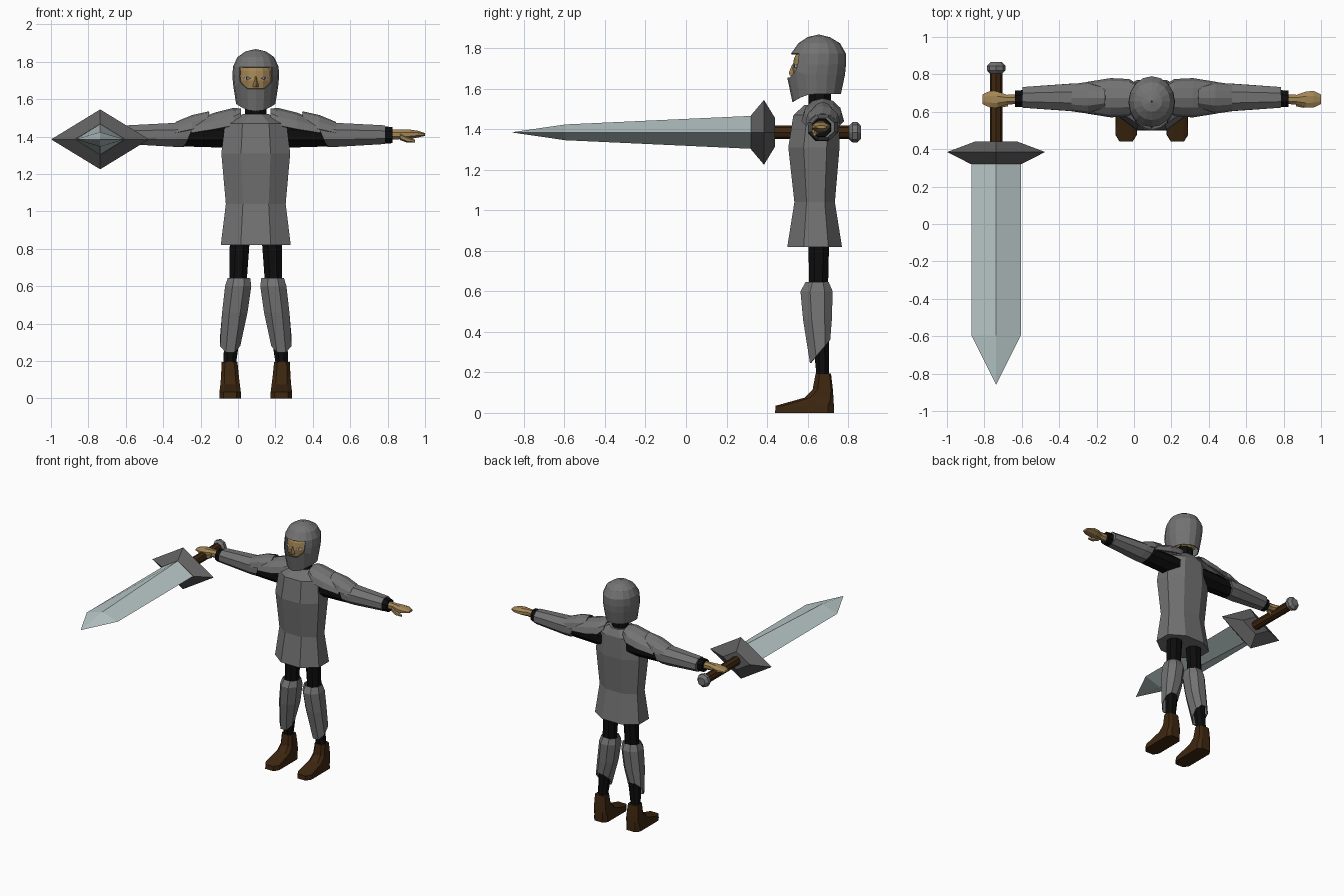
import bpy, bmesh, math
from mathutils import Matrix

if "Cube" in bpy.data.objects:
    bpy.data.objects.remove(bpy.data.objects["Cube"])

CX = 0.095  # centre line of the body


def material(name, rgb):
    m = bpy.data.materials.new(name)
    m.diffuse_color = (*rgb, 1)
    m.use_nodes = True
    m.node_tree.nodes["Principled BSDF"].inputs["Base Color"].default_value = m.diffuse_color
    return m


STEEL = material("grey steel", (0.17, 0.17, 0.17))
GUARD = material("dark steel", (0.12, 0.12, 0.12))
BLADE = material("pale blade", (0.50, 0.59, 0.59))
BLACK = material("black cloth", (0.004, 0.004, 0.004))
LEATHER = material("brown leather", (0.047, 0.020, 0.005))
SKIN = material("tan skin", (0.36, 0.235, 0.09))
WHITE = material("eye white", (0.75, 0.75, 0.75))


def loft(name, rings, mat, closed=True, caps=True, thick=0, skip=None):
    """Join rings of equal point count into a flat shaded surface."""
    bm = bmesh.new()
    rows = [[bm.verts.new(p) for p in r] for r in rings]
    n = len(rows[0])
    for i in range(len(rows) - 1):
        for j in range(n if closed else n - 1):
            if skip and skip(i, j):
                continue
            k = (j + 1) % n
            bm.faces.new((rows[i][j], rows[i][k], rows[i + 1][k], rows[i + 1][j]))
    if closed and caps:
        bm.faces.new(rows[0])
        bm.faces.new(rows[-1])
    bmesh.ops.remove_doubles(bm, verts=bm.verts, dist=0.0005)
    bmesh.ops.recalc_face_normals(bm, faces=bm.faces)
    me = bpy.data.meshes.new(name)
    bm.to_mesh(me)
    bm.free()
    me.materials.append(mat)
    ob = bpy.data.objects.new(name, me)
    bpy.context.collection.objects.link(ob)
    if thick:
        mod = ob.modifiers.new("thickness", "SOLIDIFY")
        mod.thickness = thick
    return ob


def circle(n, a0=0.0):
    return [(math.cos(a0 + math.tau * i / n), math.sin(a0 + math.tau * i / n)) for i in range(n)]


def ring_x(x, y, z, ry, rz, n=8, shear=0):
    return [(x + shear * s, y + ry * c, z + rz * s) for c, s in circle(n, math.pi / n)]


def ring_y(x, y, z, rx, rz, n=8):
    return [(x + rx * c, y, z + rz * s) for c, s in circle(n)]


def ring_z(x, y, z, rx, ry, n=8):
    return [(x + rx * c, y + ry * s, z) for c, s in circle(n, math.pi / n)]


def panel(x, z, hw, y0, y1, fx=0.43, f0=0.3, f1=0.75, drop=0):
    """Eight sided cross-section with a flat front; drop lowers the front edge."""
    d = y1 - y0
    half = [(fx, 0), (1, f0), (1, f1), (fx, 1)]
    pts = half + [(-a, b) for a, b in reversed(half)]
    return [(x + a * hw, y0 + b * d, z - drop * (1 - b)) for a, b in pts]


# Tunic
loft("tunic", [panel(CX, *r) for r in (
    (0.82, 0.187, 0.50, 0.77), (1.04, 0.16, 0.535, 0.735), (1.31, 0.184, 0.505, 0.758),
    (1.47, 0.165, 0.53, 0.755), (1.52, 0.07, 0.585, 0.73))], STEEL)
loft("neck", [ring_z(CX, 0.66, z, 0.062, 0.06) for z in (1.47, 1.60)], BLACK)

# Head inside the helmet
N = 16
FRONT = -math.pi / 2
head = []
for i in range(9):
    t = math.pi * (i + 0.3) / 8.6 - math.pi / 2
    head.append([(CX + 0.105 * math.cos(t) * c, 0.65 + 0.125 * math.cos(t) * s, 1.70 + 0.14 * math.sin(t))
                 for c, s in circle(N, FRONT)])
loft("head", head, SKIN)
loft("nose", [[(CX - w, 0.535, z), (CX, y, z), (CX + w, 0.535, z)] for z, w, y in
              ((1.665, 0.016, 0.512), (1.68, 0.016, 0.508), (1.72, 0.008, 0.524))], SKIN)

# Helmet, open at the face and underneath
helm = []
for z, hx, y0, y1, dip in ((1.575, 0.105, 0.525, 0.765, 0.04), (1.67, 0.12, 0.50, 0.785, 0.0),
                           (1.72, 0.125, 0.51, 0.79, 0), (1.773, 0.122, 0.518, 0.79, 0),
                           (1.825, 0.098, 0.555, 0.76, 0), (1.855, 0.055, 0.60, 0.71, 0),
                           (1.867, 0.004, 0.65, 0.66, 0)):
    ym, hy = (y0 + y1) / 2, (y1 - y0) / 2
    helm.append([(CX + hx * c, ym + hy * s, z - dip * max(0, -s) ** 2) for c, s in circle(N, FRONT)])
# the upper edge of the chin guard rises to the sides
for j in (0, 1, 2, N - 2, N - 1):
    x, y, z = helm[1][j]
    helm[1][j] = (x, y, z + (0.02 if j in (2, N - 2) else -0.015))
loft("helmet", helm, STEEL, caps=False, thick=0.006,
     skip=lambda i, j: i in (1, 2) and j in (0, 1, N - 2, N - 1))


def plate(name, x, y, z, w, h, t, turn, mat):
    m = Matrix.Translation((x, y, z)) @ Matrix.Rotation(turn, 4, "Z")
    return loft(name, [[m @ p for p in box_row(w, h, d)] for d in (-t / 2, t / 2)], mat)


def box_row(w, h, d):
    from mathutils import Vector
    return [Vector(p) for p in ((-w / 2, d, 0), (0, d, -h / 2), (w / 2, d, 0), (0, d, h / 2))]


# Parts on both sides
for s, side in ((1, "left"), (-1, "right")):
    def X(dx):
        return CX + s * dx

    # Eyes
    turn = s * math.radians(38)
    plate(side + "_eye", X(0.048), 0.539, 1.712, 0.045, 0.018, 0.008, turn, WHITE)
    plate(side + "_pupil", X(0.047), 0.5365, 1.712, 0.012, 0.014, 0.008, turn, BLACK)

    # Sleeve and forearm guard
    loft(side + "_sleeve", [ring_x(X(d), 0.67, 1.408, ry, rz) for d, ry, rz in (
        (0.10, 0.075, 0.075), (0.35, 0.07, 0.067), (0.73, 0.047, 0.047))], BLACK)
    loft(side + "_forearm_guard", [ring_x(X(d), 0.677, 1.41, ry, rz, shear=-s * sh) for d, ry, rz, sh in (
        (0.355, 0.078, 0.070, 0.03), (0.42, 0.080, 0.070, 0.02), (0.69, 0.060, 0.054, 0.0))], STEEL)

    # Arched shoulder and elbow plates
    def arch(name, rows):
        loft(name, [[(X(d), 0.675 + hy * math.cos(a), zb + (zt - zb) * math.sin(a))
                     for a in (math.pi * k / 6 for k in range(7))] for d, hy, zb, zt in rows],
             STEEL, closed=False, thick=0.008)
    arch(side + "_shoulder_plate", ((0.08, 0.075, 1.50, 1.55), (0.12, 0.10, 1.46, 1.553),
                                    (0.22, 0.105, 1.44, 1.528), (0.345, 0.085, 1.42, 1.480)))
    arch(side + "_elbow_plate", ((0.25, 0.06, 1.46, 1.535), (0.34, 0.085, 1.44, 1.515),
                                 (0.43, 0.072, 1.42, 1.478)))

    # Hand
    loft(side + "_hand", [ring_x(X(d), y, z, ry, rz) for d, y, z, ry, rz in (
        (0.72, 0.667, 1.41, 0.028, 0.03), (0.775, 0.665, 1.412, 0.028, 0.028),
        (0.825, 0.665, 1.412, 0.047, 0.027), (0.865, 0.667, 1.413, 0.048, 0.02),
        (0.905, 0.667, 1.411, 0.028, 0.008))], SKIN)
    loft(side + "_thumb", [ring_x(X(d), y, z, r, r, 6) for d, y, z, r in (
        (0.77, 0.645, 1.40, 0.018), (0.81, 0.635, 1.383, 0.016), (0.85, 0.635, 1.375, 0.008))], SKIN)

    # Leg, shin guard and boot
    loft(side + "_leg", [ring_z(X(d), y, z, rx, ry) for z, d, y, rx, ry in (
        (0.86, 0.085, 0.655, 0.058, 0.056), (0.62, 0.095, 0.655, 0.05, 0.05),
        (0.40, 0.12, 0.665, 0.05, 0.045), (0.18, 0.14, 0.675, 0.036, 0.033))], BLACK)
    loft(side + "_shin_guard", [panel(X(d), *r) for d, *r in (
        (0.090, 0.645, 0.060, 0.590, 0.705), (0.094, 0.60, 0.070, 0.565, 0.724),
        (0.112, 0.46, 0.068, 0.578, 0.720))] +
         [panel(X(0.137), 0.36, 0.054, 0.612, 0.712, drop=0.115)], STEEL, caps=False, thick=0.006)
    loft(side + "_boot", [panel(X(d), z, hw, y0, 0.0 + y1, 0.6, f0, 0.9) for d, z, hw, y0, y1, f0 in (
        (0.137, 0, 0.058, 0.44, 0.73, 0.13), (0.137, 0.035, 0.057, 0.442, 0.73, 0.13),
        (0.137, 0.075, 0.052, 0.585, 0.728, 0.2), (0.138, 0.115, 0.048, 0.625, 0.725, 0.25),
        (0.14, 0.195, 0.042, 0.64, 0.716, 0.25))], LEATHER)

# Sword pointing forward
SX, SZ = -0.737, 1.385


def sword_part(name, rows, mat, n):
    loft(name, [ring_y(SX, y, SZ, rx, rz, n) for y, rx, rz in rows], mat)


sword_part("blade", ((0.34, 0.132, 0.082), (-0.595, 0.132, 0.039), (-0.857, 0.001, 0.001)), BLADE, 4)
sword_part("crossguard", ((0.32, 0.135, 0.083), (0.385, 0.262, 0.16), (0.44, 0.115, 0.07)), GUARD, 4)
sword_part("grip", ((0.43, 0.034, 0.034), (0.82, 0.034, 0.034)), LEATHER, 8)
sword_part("pommel", ((0.805, 0.034, 0.034), (0.822, 0.050, 0.050), (0.846, 0.050, 0.050),
                      (0.865, 0.030, 0.030)), STEEL, 8)
